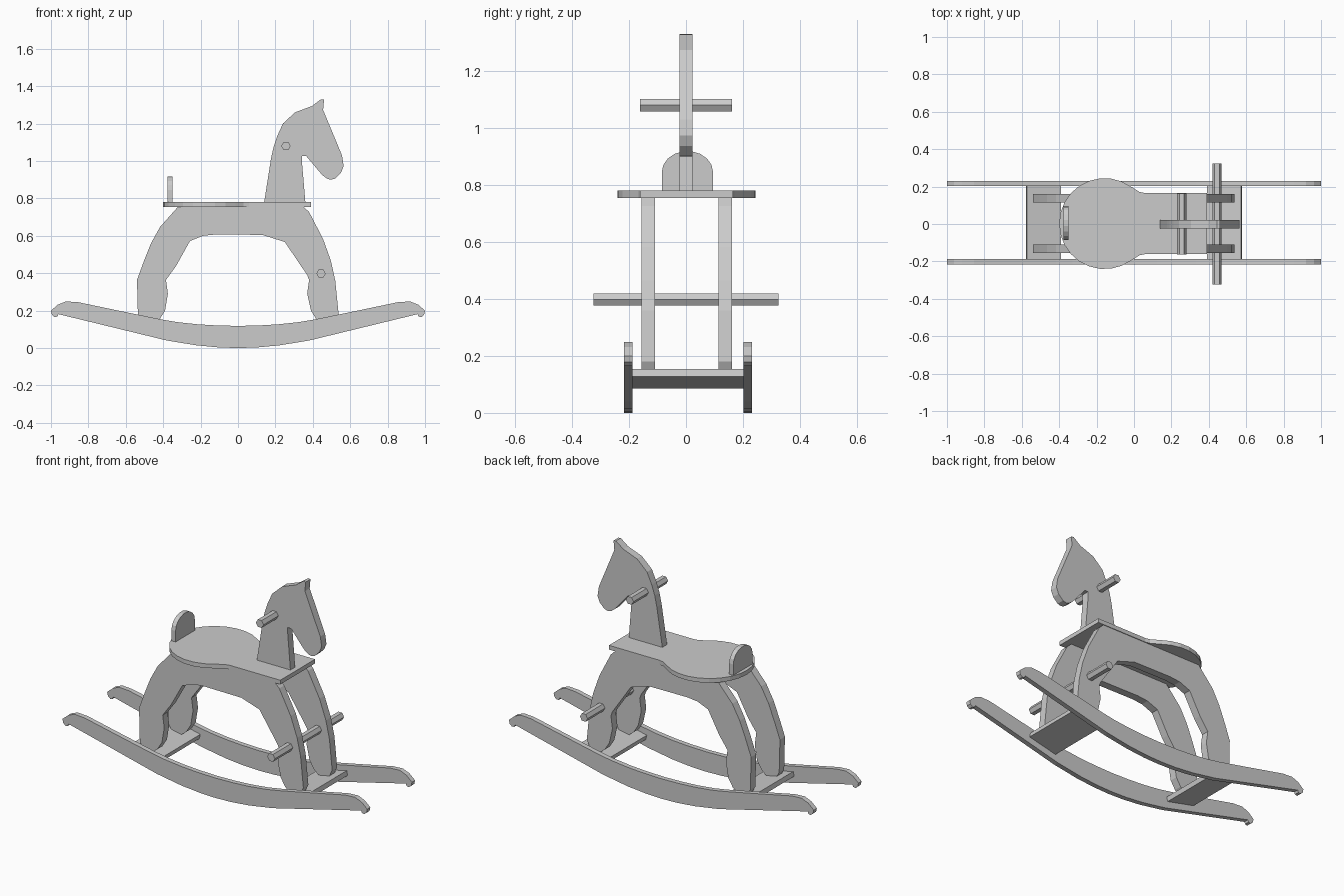
import bpy, bmesh
from math import sin, cos, radians


def plate(name, pts, origin, u, v, w, depth):
    """Extrude a 2D outline (axes u, v) by depth along w."""
    bm = bmesh.new()
    def place(a, b, d):
        return [origin[i] + a * u[i] + b * v[i] + d * w[i] for i in range(3)]
    near = [bm.verts.new(place(a, b, 0)) for a, b in pts]
    far = [bm.verts.new(place(a, b, depth)) for a, b in pts]
    bm.faces.new(near)
    bm.faces.new(far[::-1])
    n = len(pts)
    for i in range(n):
        j = (i + 1) % n
        bm.faces.new((near[i], far[i], far[j], near[j]))
    bmesh.ops.recalc_face_normals(bm, faces=bm.faces)
    me = bpy.data.meshes.new(name)
    bm.to_mesh(me)
    bm.free()
    ob = bpy.data.objects.new(name, me)
    bpy.context.collection.objects.link(ob)
    return ob


X, Y, Z = (1, 0, 0), (0, 1, 0), (0, 0, 1)


def side_plate(name, pts, y0, y1):
    return plate(name, pts, (0, y0, 0), X, Z, Y, y1 - y0)


# Rockers: half outline mirrored, top from centre to tip then back underneath
top = [(0, .118), (.12, .121), (.22, .127), (.33, .139), (.417, .154),
       (.64, .2), (.855, .245), (.92, .249), (.963, .232), (1.0, .2)]
under = [(.995, .178), (.98, .165), (.965, .168), (.96, .181),
         (.38, .04), (.22, .014), (.1, .003), (0, 0)]
half = top + under
rocker = half + [(-x, z) for x, z in half[-2:0:-1]]
side_plate("rocker_right", rocker, -.217, -.188)
side_plate("rocker_left", rocker, .202, .231)

# Tilted foot boards between the rockers
for s, name in ((1, "front_foot_board"), (-1, "rear_foot_board")):
    side_plate(name, [(s * .395, .085), (s * .578, .127), (s * .572, .154),
                      (s * .389, .112)], -.188, .202)

# Arched leg panels
legs = [(-.32, .756), (-.417, .647), (-.465, .56), (-.505, .46), (-.54, .364),
        (-.535, .17), (-.52, .142), (-.45, .128), (-.42, .152), (-.39, .2),
        (-.375, .29), (-.385, .364), (-.33, .44), (-.257, .572), (-.187, .6),
        (-.12, .607), (.13, .605), (.25, .567), (.37, .39), (.38, .364),
        (.37, .29), (.39, .2), (.42, .152), (.45, .128), (.52, .142),
        (.538, .18), (.52, .36), (.497, .465), (.455, .583), (.38, .727),
        (.35, .756)]
side_plate("leg_panel_right", legs, -.156, -.109)
side_plate("leg_panel_left", legs, .114, .161)

# Seat: round rear blending into a straight front
seat = [(.39, -.163), (.06, -.163), (.03, -.169)]
seat += [(-.157 + .243 * cos(radians(a)), -.243 * sin(radians(a)))
         for a in range(54, 307, 14)]
seat += [(.03, .169), (.06, .163), (.39, .163)]
plate("seat", seat, (0, .002, .755), X, Y, Z, .025)

# Back rest with rounded top
rest = [(-.09, .78), (-.09, .845)]
rest += [(-.09 * cos(radians(a)), .845 + .074 * sin(radians(a)))
         for a in range(20, 161, 20)]
rest += [(.09, .845), (.09, .78)]
plate("back_rest", rest, (-.377, .005, 0), Y, Z, X, .027)

# Neck and head
head = [(.14, .78), (.176, 1.01), (.19, 1.075), (.21, 1.134), (.24, 1.2),
        (.305, 1.26), (.396, 1.294), (.444, 1.33), (.46, 1.328), (.455, 1.273),
        (.556, 1.03), (.565, .973), (.55, .936), (.519, .906), (.495, .9),
        (.475, .906), (.45, .925), (.364, 1.027), (.342, 1.027), (.342, .995),
        (.36, .78)]
side_plate("head", head, -.023, .022)

# Hexagonal hand and foot pegs
for name, cx, cz, r in (("hand_peg", .256, 1.08, .162), ("foot_peg", .444, .398, .324)):
    hexa = [(cx + .025 * cos(radians(a)), cz + .025 * sin(radians(a)))
            for a in range(0, 360, 60)]
    side_plate(name, hexa, -r, r)
